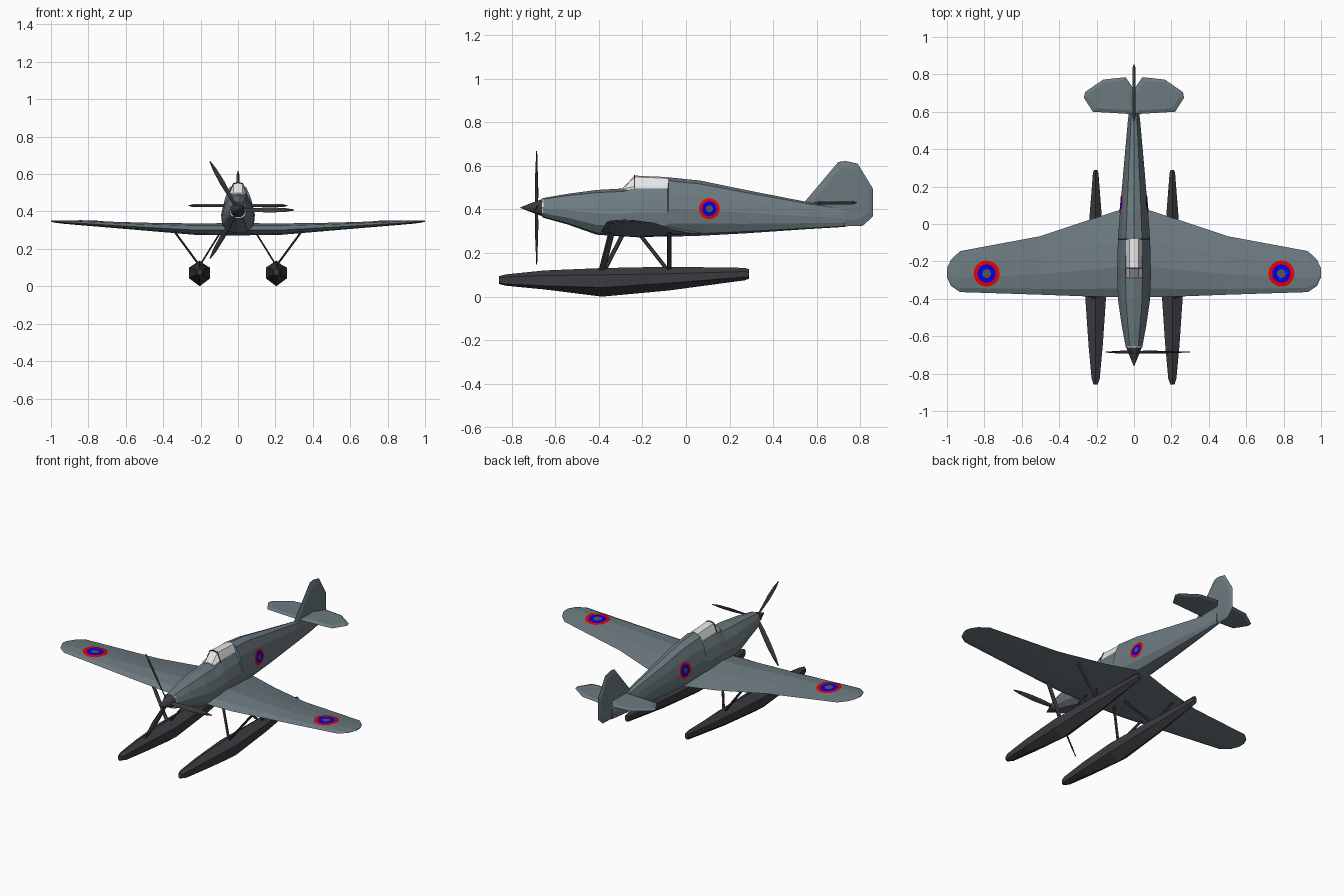
import bpy, bmesh, math
from mathutils import Vector
from mathutils.bvhtree import BVHTree

if "Cube" in bpy.data.objects:
    bpy.data.objects.remove(bpy.data.objects["Cube"])


def material(name, rgb):
    m = bpy.data.materials.new(name)
    m.diffuse_color = (*rgb, 1)
    m.use_nodes = True
    m.node_tree.nodes["Principled BSDF"].inputs["Base Color"].default_value = m.diffuse_color
    return m


GREY = material("slate grey", (0.15, 0.195, 0.215))
DARK = material("charcoal", (0.045, 0.043, 0.05))
GLASS = material("pale glass", (0.8, 0.8, 0.8))
RED = material("red", (0.9, 0.0, 0.0))
BLUE = material("blue", (0.0, 0.0, 0.85))
CENTRE = material("roundel grey", (0.08, 0.09, 0.09))


def make(name, bm, *mats):
    bmesh.ops.remove_doubles(bm, verts=bm.verts, dist=1e-5)
    bmesh.ops.recalc_face_normals(bm, faces=bm.faces)
    me = bpy.data.meshes.new(name)
    bm.to_mesh(me)
    ob = bpy.data.objects.new(name, me)
    for m in mats:
        me.materials.append(m)
    bpy.context.collection.objects.link(ob)
    return ob


def loft(name, rings, mat):
    """Skin closed cross-sections and cap both ends."""
    bm = bmesh.new()
    rows = [[bm.verts.new(p) for p in r] for r in rings]
    n = len(rows[0])
    for a, b in zip(rows, rows[1:]):
        for i in range(n):
            j = (i + 1) % n
            bm.faces.new((a[i], a[j], b[j], b[i]))
    bm.faces.new(rows[0])
    bm.faces.new(rows[-1])
    return make(name, bm, mat)


def lens_plate(name, outline, normal, mat, t=0.008, inset=0.8):
    """Thin surface with sharp rim, thicker in the middle."""
    pts = [Vector(p) for p in outline]
    c = sum(pts, Vector()) / len(pts)
    inner = [c + (p - c) * inset for p in pts]
    off = Vector(normal) * t
    return loft(name, [[p - off for p in inner], pts, [p + off for p in inner]], mat)


def strut(name, a, b, rx, ry):
    a, b = Vector(a), Vector(b)
    ang = [math.tau * i / 6 for i in range(6)]
    ring = [Vector((rx * math.sin(t), ry * math.cos(t), 0)) for t in ang]
    return loft(name, [[p + v for v in ring] for p in (a, b)], DARK)


# Fuselage: y, half width, top, bottom
SHAPE = [(0, 1), (.5, .94), (.8, .73), (1, .47), (.94, .22), (.6, .04), (0, 0)]
stations = [(-.655, .045, .452, .362), (-.54, .066, .472, .33), (-.41, .085, .489, .284),
            (-.285, .09, .496, .275), (-.235, .09, .51, .275), (-.084, .086, .51, .275),
            (-.08, .086, .547, .275), (.065, .075, .532, .279), (.27, .058, .49, .29),
            (.55, .033, .435, .309), (.73, .012, .405, .32)]
rings = []
for y, w, zt, zb in stations:
    half = [(w * fx, y, zb + (zt - zb) * fz) for fx, fz in SHAPE]
    rings.append(half + [(-x, yy, z) for x, yy, z in half[-2:0:-1]])
fuselage = loft("fuselage", rings, GREY)

# Canopy: y, half width, top
rings = []
for y, w, zt in [(-.288, .043, .5), (-.235, .044, .555), (-.08, .043, .548)]:
    rings.append([(w, y, .49), (w * .98, y, .505 if zt > .51 else .494), (w * .55, y, zt - .006 if zt > .51 else zt - .002),
                  (0, y, zt), (-w * .55, y, zt - .006 if zt > .51 else zt - .002),
                  (-w * .98, y, .505 if zt > .51 else .494), (-w, y, .49)])
loft("canopy", rings, GLASS)
# Windscreen arch
arch = [(.047, .495), (.045, .508), (.026, .552), (0, .558),
        (-.026, .552), (-.045, .508), (-.047, .495)]
loft("windscreen_frame", [[(x, y, z) for x, z in arch] for y in (-.238, -.233)], DARK)

# Wing: x, leading y, trailing y, bottom z, top z
AIRFOIL = [(0, .42), (.1, .8), (.35, 1), (.65, .75), (1, .25), (.65, .08), (.35, 0), (.1, .12)]
span = [(0, -.392, .1, .272, .338), (.23, -.388, .025, .275, .336), (.5, -.378, -.065, .298, .34),
        (.93, -.364, -.145, .334, .353), (.978, -.332, -.19, .34, .352), (1, -.285, -.235, .345, .351)]
both = [(-s[0], *s[1:]) for s in span[:0:-1]] + span
wing = loft("wing", [[(x, le + (te - le) * c, zb + (zt - zb) * h) for c, h in AIRFOIL]
                     for x, le, te, zb, zt in both], GREY)

# Tail fin and tailplane
lens_plate("tail_fin", [(0, y, z) for y, z in [
    (.54, .43), (.698, .617), (.73, .622), (.787, .61), (.857, .495), (.857, .367),
    (.81, .325), (.72, .322)]], (1, 0, 0), GREY)
for s, side in ((1, "right"), (-1, "left")):
    lens_plate(side + "_tailplane", [(s * x, y, .431) for x, y in [
        (0, .587), (.22, .6), (.268, .675), (.262, .705), (.165, .772), (.045, .785), (0, .72)]],
        (0, 0, 1), GREY)

# Spinner, pale backing ring and propeller
HUB = Vector((0, -.685, .408))


def disc(y, r, n=10):
    return [(r * math.cos(math.tau * i / n), y, HUB.z + r * math.sin(math.tau * i / n)) for i in range(n)]


loft("spinner", [disc(-.758, .002), disc(-.71, .022), disc(-.66, .041)], DARK)
loft("spinner_ring", [disc(-.661, .045), disc(-.654, .045)], GLASS)
for k in range(3):
    a = math.tau * k / 3
    out = Vector((math.cos(a), 0, math.sin(a)))
    tang = Vector((-math.sin(a), 0, math.cos(a)))
    rings = []
    for r, w, pitch in [(.01, .008, 50), (.08, .013, 40), (.17, .015, 25), (.25, .011, 18), (.3, .003, 15)]:
        p = math.radians(pitch)
        wide = tang * math.cos(p) + Vector((0, math.sin(p), 0))
        thin = Vector((0, math.cos(p), 0)) - tang * math.sin(p)
        c = HUB + out * r
        rings.append([c + wide * w, c + thin * .003, c - wide * w, c - thin * .003])
    loft("propeller_blade_%d" % (k + 1), rings, DARK)

# Floats: y, half width, top, upper chine, lower chine, keel
hull = [(-.857, .012, .094, .085, .065, .058), (-.825, .022, .102, .09, .058, .05),
        (-.65, .038, .12, .097, .05, .033), (-.385, .056, .131, .1, .042, 0),
        (-.08, .042, .137, .105, .062, .028), (.27, .015, .132, .115, .09, .075),
        (.288, .01, .126, .113, .092, .082)]
for s, side in ((1, "right"), (-1, "left")):
    X = .205 * s
    loft(side + "_float", [[(X, y, t), (X + w, y, u), (X + w, y, l), (X, y, k),
                            (X - w, y, l), (X - w, y, u)] for y, w, t, u, l, k in hull], DARK)
    # Float struts
    strut(side + "_front_outer_strut", (X, -.388, .11), (.345 * s, -.34, .3), .008, .015)
    strut(side + "_front_inner_strut", (X, -.38, .11), (.09 * s, -.285, .295), .006, .011)
    strut(side + "_rear_outer_strut", (X, -.077, .11), (.345 * s, -.077, .3), .008, .011)
    strut(side + "_rear_inner_strut", (X, -.075, .11), (.09 * s, -.22, .295), .006, .011)


def roundel(name, target, centre, u, v, radius, n=16):
    """Three-colour disc draped on the target surface."""
    src = bmesh.new()
    src.from_mesh(target.data)
    tree = BVHTree.FromBMesh(src)
    src.free()
    u, v, c = Vector(u), Vector(v), Vector(centre)
    out = u.cross(v)
    bm = bmesh.new()

    def drop(r, a):
        p = c + (u * math.cos(a) + v * math.sin(a)) * r
        hit = tree.ray_cast(p, -out)[0]
        return bm.verts.new((hit or p) + out * .003)

    mid = drop(0, 0)
    rows = [[drop(radius * f, math.tau * i / n) for i in range(n)] for f in (.34, .52, .7, .85, 1)]
    for i in range(n):
        j = (i + 1) % n
        bm.faces.new((mid, rows[0][i], rows[0][j]))
        for k in range(4):
            f = bm.faces.new((rows[k][i], rows[k + 1][i], rows[k + 1][j], rows[k][j]))
            f.material_index = 1 if k < 2 else 2
    make(name, bm, CENTRE, BLUE, RED)


for s, side in ((1, "right"), (-1, "left")):
    roundel(side + "_wing_roundel", wing, (.788 * s, -.265, .6), (1, 0, 0), (0, 1, 0), .07)
    roundel(side + "_fuselage_roundel", fuselage, (.3 * s, .107, .403), (0, s, 0), (0, 0, 1), .048)
